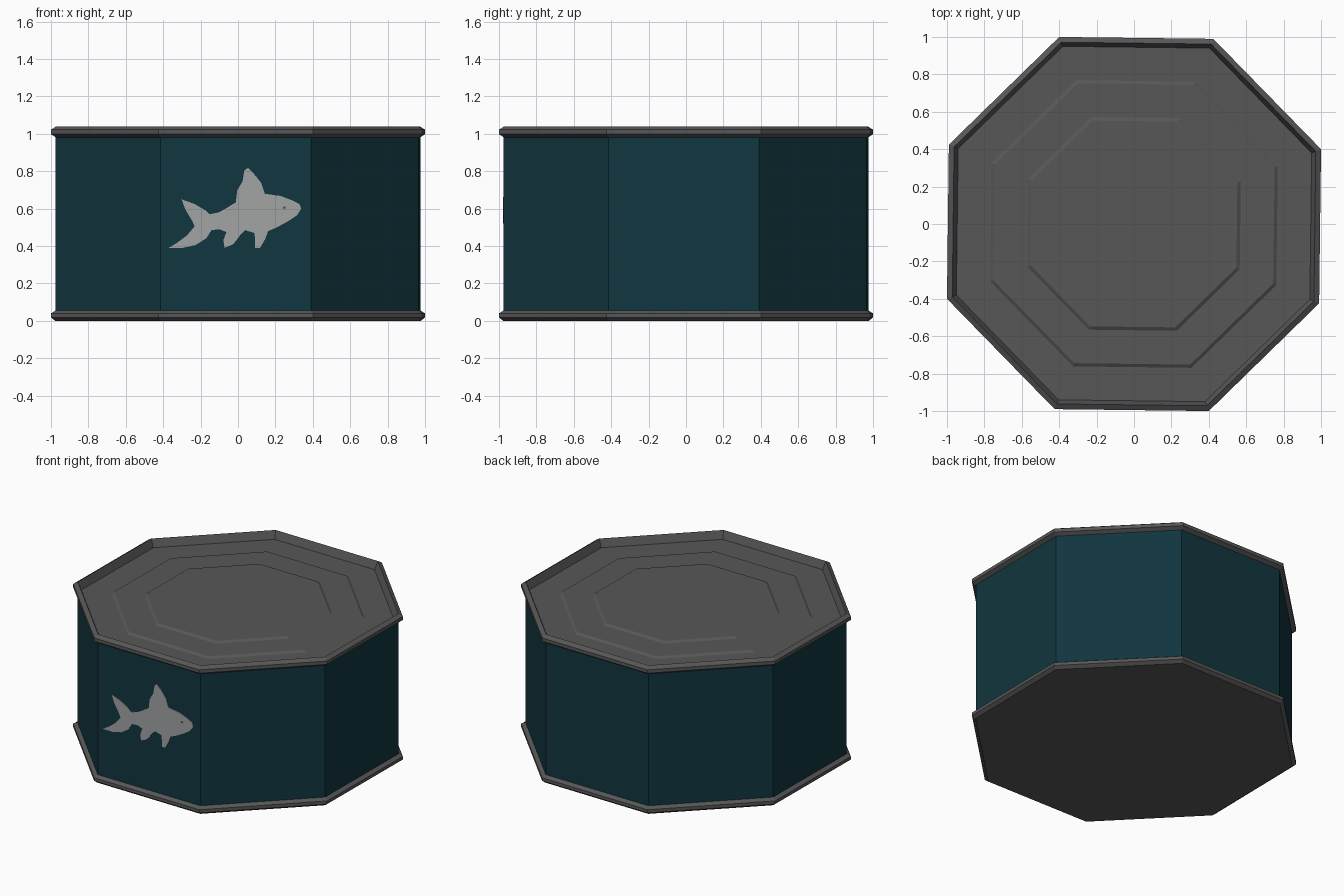
import bpy, bmesh, math

if "Cube" in bpy.data.objects:
    bpy.data.objects.remove(bpy.data.objects["Cube"])

SIDES = 8
K = 1 / math.cos(math.pi / SIDES)   # apothem -> corner radius
TWIST = math.radians(-0.7)          # slight turn seen in the front and top views


def material(name, rgb):
    m = bpy.data.materials.new(name)
    m.diffuse_color = (*rgb, 1)
    m.use_nodes = True
    m.node_tree.nodes["Principled BSDF"].inputs["Base Color"].default_value = m.diffuse_color
    return m


METAL = material("dark grey metal", (0.095, 0.095, 0.095))
TEAL = material("dark teal label", (0.0055, 0.036, 0.049))
SILVER = material("silver print", (0.36, 0.365, 0.37))


def finish(name, bm, mat):
    me = bpy.data.meshes.new(name)
    bm.to_mesh(me)
    bm.free()
    me.materials.append(mat)
    ob = bpy.data.objects.new(name, me)
    bpy.context.collection.objects.link(ob)
    ob.rotation_euler.z = TWIST
    return ob


def lathe(name, profile, mat, cap_first=False, cap_last=False):
    """Eight-sided turned part; profile is (apothem, z), bottom outside to top inside."""
    bm = bmesh.new()
    rings = []
    for a, z in profile:
        rings.append([bm.verts.new((a * K * math.cos((i + .5) * math.tau / SIDES),
                                    a * K * math.sin((i + .5) * math.tau / SIDES), z))
                      for i in range(SIDES)])
    for lo, hi in zip(rings, rings[1:]):
        for i in range(SIDES):
            j = (i + 1) % SIDES
            bm.faces.new((lo[i], lo[j], hi[j], hi[i]))
    if cap_first:
        bm.faces.new(rings[0][::-1])
    if cap_last:
        bm.faces.new(rings[-1])
    return finish(name, bm, mat)


def plate(name, pts, y_front, depth, mat):
    """Thin flat plate on the front, outline in (x, z)."""
    bm = bmesh.new()
    face = bm.faces.new([bm.verts.new((x, y_front, z)) for x, z in pts])
    face.normal_update()
    if face.normal.y > 0:
        face.normal_flip()
    back = bmesh.ops.extrude_face_region(bm, geom=[face], use_keep_orig=True)
    new = [v for v in back["geom"] if isinstance(v, bmesh.types.BMVert)]
    bmesh.ops.translate(bm, verts=new, vec=(0, depth, 0))
    bmesh.ops.recalc_face_normals(bm, faces=bm.faces)
    bmesh.ops.triangulate(bm, faces=[f for f in bm.faces if len(f.verts) > 4])
    return finish(name, bm, mat)


# Can wall
lathe("can_wall", [(0.97, 0.03), (0.97, 1.01)], TEAL)

# Bottom rim with flat base
lathe("bottom_rim", [(0.972, 0.0), (0.995, 0.018), (0.995, 0.04), (0.968, 0.057)],
      METAL, cap_first=True)

# Top rim, recessed lid and its two raised steps
lathe("top_rim_and_lid",
      [(0.968, 0.98), (0.995, 0.998), (0.995, 1.022), (0.967, 1.04), (0.945, 0.985),
       (0.765, 0.985), (0.748, 0.996), (0.568, 0.996), (0.55, 1.007)],
      METAL, cap_last=True)

# Printed fish, outline in hundredths of a unit
FISH = [(35, 60), (34, 62.5), (30, 64.5), (24, 66.8), (15.5, 68), (13.7, 73.6), (10, 78.4),
        (6.5, 81.8), (4.6, 80.5), (3.6, 74.6), (0.8, 69.8), (0, 63.4), (-4.5, 60.6),
        (-9, 58), (-14, 57), (-16, 59), (-22, 62.5), (-29, 65), (-27, 59.6), (-23.5, 53.8),
        (-22, 50.6), (-26, 45.8), (-31, 42), (-36, 39), (-28.5, 39), (-21.5, 40.5),
        (-15.7, 44.2), (-13, 48.5), (-8.8, 49), (-5, 47.5), (-6.6, 43.2), (-6, 39),
        (-1.3, 41), (2.4, 45.8), (5, 48.5), (9.9, 47), (10.4, 43), (10.4, 39), (13, 39),
        (15.7, 43.7), (17.3, 48), (22, 50), (28, 53.3), (32.8, 56.5)]
plate("fish_print", [(x / 100, z / 100) for x, z in FISH], -0.974, 0.006, SILVER)
plate("fish_eye", [(0.25, 0.606), (0.262, 0.614), (0.269, 0.603), (0.258, 0.598)],
      -0.976, 0.004, METAL)
